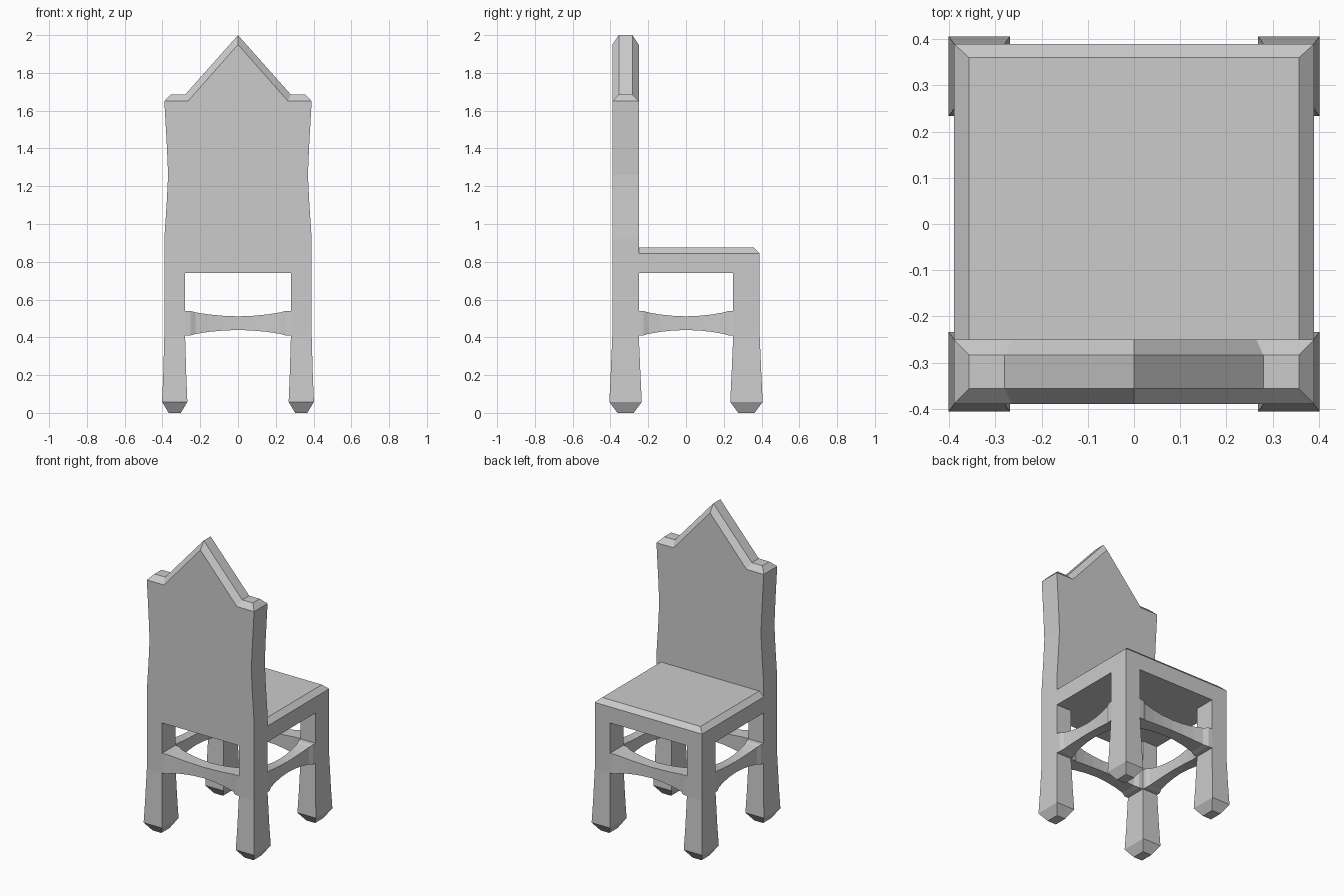
import bpy, bmesh

if "Cube" in bpy.data.objects:
    bpy.data.objects.remove(bpy.data.objects["Cube"])


def loft(name, rings):
    """Join successive point rings into a closed, flat-shaded solid."""
    bm = bmesh.new()
    loops = [[bm.verts.new(p) for p in ring] for ring in rings]
    n = len(rings[0])
    for a, b in zip(loops, loops[1:]):
        for i in range(n):
            j = (i + 1) % n
            bm.faces.new((a[i], a[j], b[j], b[i]))
    bm.faces.new(loops[0][::-1])
    bm.faces.new(loops[-1])
    bmesh.ops.remove_doubles(bm, verts=bm.verts[:], dist=1e-5)
    bmesh.ops.recalc_face_normals(bm, faces=bm.faces[:])
    mesh = bpy.data.meshes.new(name)
    bm.to_mesh(mesh)
    bm.free()
    obj = bpy.data.objects.new(name, mesh)
    bpy.context.collection.objects.link(obj)
    return obj


def rect(x0, x1, y0, y1, z):
    return [(x0, y0, z), (x1, y0, z), (x1, y1, z), (x0, y1, z)]


# Legs: chamfered foot, flared shin, straight upper part
LEG = [(0.0, 0.032, 0.043), (0.058, 0.067, 0.086), (0.2, 0.061, 0.079),
       (0.41, 0.055, 0.07), (0.74, 0.055, 0.07)]  # z, half x, half y
LX, LY = 0.335, 0.32
for sy, label in ((-1, "back_leg"), (1, "front_leg")):
    for sx, side in ((-1, "left"), (1, "right")):
        cx, cy = sx * LX, sy * LY
        loft(f"{label}_{side}",
             [rect(cx - a, cx + a, cy - b, cy + b, z) for z, a, b in LEG])

# Stretchers: waisted rails between the legs
RAIL = [(1.0, 0.065, 1.0), (0.9, 0.065, 0.97), (0.8, 0.057, 0.78),
        (0.55, 0.046, 0.65), (0.28, 0.039, 0.57), (0.0, 0.036, 0.54)]
RAIL = RAIL + [(-t, h, d) for t, h, d in RAIL[-2::-1]]
for s, label in ((-1, "a"), (1, "b")):
    def section(t, h, d, half, depth, along_x):
        ring = []
        for u, v in ((-1, -1), (1, -1), (1, 1), (-1, 1)):
            off, z = u * depth * d, 0.475 + v * h
            ring.append((t * half, s * LY + off, z) if along_x
                        else (s * LX + off, t * half, z))
        return ring
    loft(f"cross_stretcher_{label}",
         [section(*r, 0.28, 0.07, True) for r in RAIL])
    loft(f"side_stretcher_{label}",
         [section(*r, 0.25, 0.055, False) for r in RAIL])

# Seat with chamfered top edges, butting against the backrest
loft("seat", [rect(-0.39, 0.39, -0.25, 0.39, 0.74),
              rect(-0.39, 0.39, -0.25, 0.39, 0.845),
              rect(-0.357, 0.357, -0.25, 0.36, 0.875)])

# Backrest: waisted sides, gabled top with chamfered rim
SIDE = [(0.39, 0.74), (0.39, 0.92), (0.377, 1.12), (0.37, 1.26),
        (0.377, 1.42), (0.39, 1.65)]
FACE = SIDE + [(0.39, 1.65), (0.265, 1.65), (0.0, 1.95)]
RIM = SIDE + [(0.357, 1.685), (0.28, 1.685), (0.0, 2.0)]


def outline(half, y):
    pts = half + [(-x, z) for x, z in half[-2::-1]]
    return [(x, y, z) for x, z in pts]


loft("backrest", [outline(FACE, -0.39), outline(RIM, -0.356),
                  outline(RIM, -0.284), outline(FACE, -0.25)])
